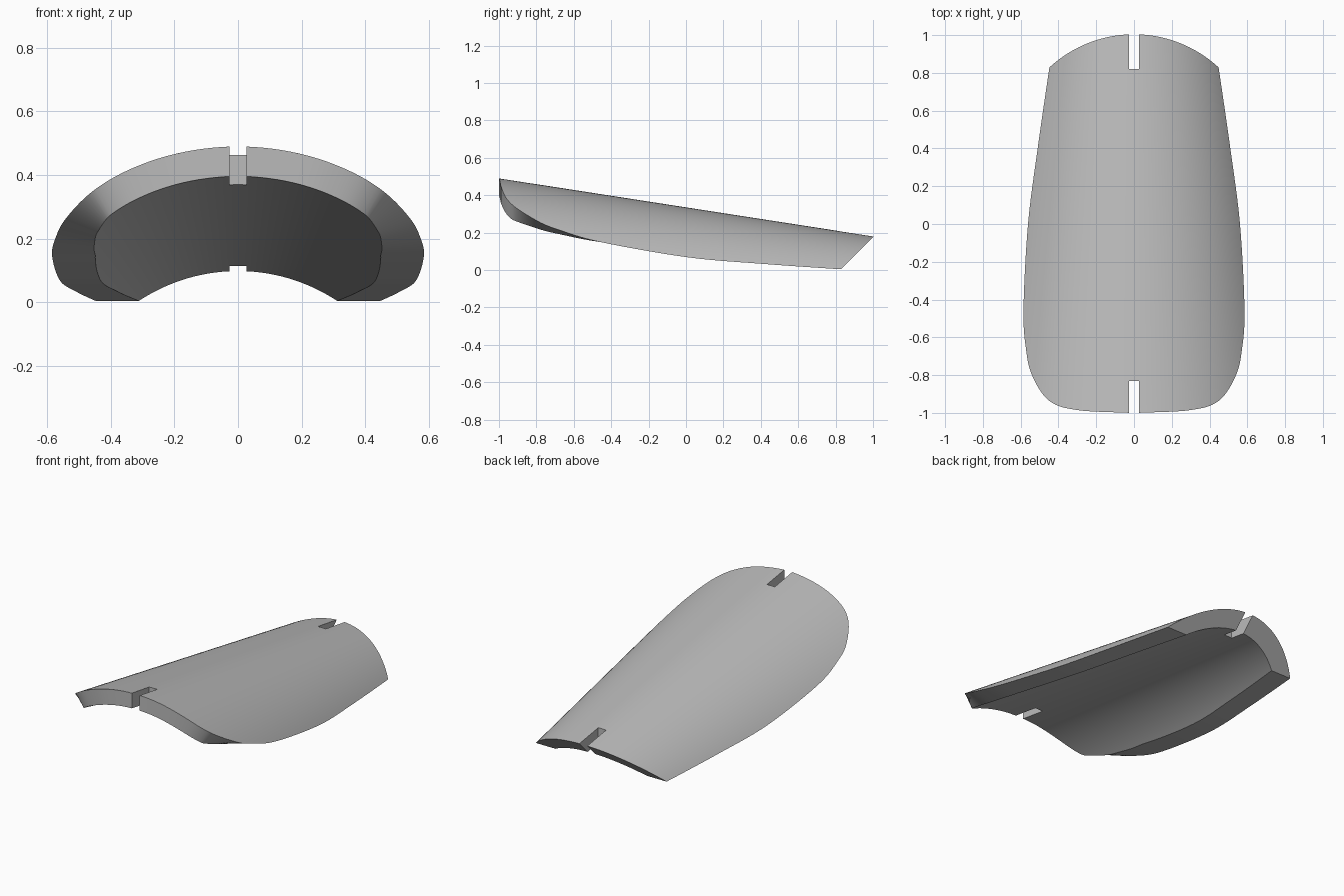
import bpy, bmesh, math
from mathutils import Vector

cube = bpy.data.objects.get("Cube")
if cube:
    bpy.data.objects.remove(cube, do_unlink=True)

AXIS_Z = -0.39      # height of the horizontal cone axis
WALL = 0.094        # shell thickness
COLS = 64           # divisions around the arch
STEPS = 10          # divisions between outline points

grey = bpy.data.materials.new("plain_grey")
grey.use_nodes = True
grey.diffuse_color = (0.5, 0.5, 0.5, 1)
grey.node_tree.nodes["Principled BSDF"].inputs["Base Color"].default_value = (0.5, 0.5, 0.5, 1)

# Outline of the lower rim: half width and position along the shell
OUTLINE = [(0.02, -1), (0.3, -0.985), (0.45, -0.935), (0.54, -0.8), (0.572, -0.66),
           (0.585, -0.45), (0.561, 0), (0.51, 0.4), (0.447, 0.835), (0.412, 1.06)]


def radius(y):
    return 0.725 - 0.155 * y


def smooth_path(points):
    """Catmull-Rom curve through the points."""
    p = [Vector(q) for q in points]
    p = [2 * p[0] - p[1]] + p + [2 * p[-1] - p[-2]]
    path = []
    for a, b, c, d in zip(p, p[1:], p[2:], p[3:]):
        for i in range(STEPS):
            t = i / STEPS
            path.append(b + (c - a) * t / 2 + (2 * a - 5 * b + 4 * c - d) * t * t / 2
                        + (3 * b - a - 3 * c + d) * t ** 3 / 2)
    return path + [p[-2]]


def arch(bm, r, y, angle):
    row = []
    for i in range(COLS + 1):
        a = angle * (2 * i / COLS - 1)
        row.append(bm.verts.new((r * math.sin(a), y, AXIS_Z + r * math.cos(a))))
    return row


# Curved shell: outer and inner cone skins joined by the rim
bm = bmesh.new()
outer, inner = [], []
for x, y in smooth_path(OUTLINE):
    R, r = radius(y), radius(y) - WALL
    angle = math.asin(x / R)
    z = AXIS_Z + R * math.cos(angle)
    # the rim is radial at the crown and turns level along the sides
    blend = min(1, max(0, (z - 0.15) / 0.2))
    zi = z - WALL * math.cos(angle) * blend
    outer.append(arch(bm, R, y, angle))
    inner.append(arch(bm, r, y, math.acos(min(1, (zi - AXIS_Z) / r))))

for j in range(len(outer) - 1):
    o, p, q, s = outer[j], outer[j + 1], inner[j], inner[j + 1]
    for i in range(COLS):
        bm.faces.new((o[i], o[i + 1], p[i + 1], p[i]))
        bm.faces.new((q[i], s[i], s[i + 1], q[i + 1]))
    for k in (0, COLS):
        bm.faces.new((o[k], p[k], s[k], q[k]))
for o, q in ((outer[0], inner[0]), (outer[-1], inner[-1])):
    for i in range(COLS):
        bm.faces.new((o[i], o[i + 1], q[i + 1], q[i]))

# Slanted cut across the rear end
cut = bmesh.ops.bisect_plane(bm, geom=bm.verts[:] + bm.edges[:] + bm.faces[:],
                             plane_co=(0, 0.825, 0), plane_no=(0, 1, -1), clear_outer=True)
rim = [e for e in cut["geom_cut"] if isinstance(e, bmesh.types.BMEdge)]
bmesh.ops.contextual_create(bm, geom=rim)
bmesh.ops.recalc_face_normals(bm, faces=bm.faces[:])
mesh = bpy.data.meshes.new("curved_shell")
bm.to_mesh(mesh)
bm.free()
shell = bpy.data.objects.new("curved_shell", mesh)
bpy.context.collection.objects.link(shell)
mesh.materials.append(grey)

# Square notches at both ends of the centre line
for name, y in (("front_notch_cutter", -0.98), ("rear_notch_cutter", 0.97)):
    bpy.ops.mesh.primitive_cube_add(size=1, location=(0, y, 0.3))
    cutter = bpy.context.object
    cutter.name = name
    cutter.scale = (0.054, 0.3, 1)
    cutter.data.materials.append(grey)
    cutter.hide_render = True
    cutter.hide_set(True)
    mod = shell.modifiers.new(name, "BOOLEAN")
    mod.operation = "DIFFERENCE"
    mod.solver = "EXACT"
    mod.object = cutter

# Bake the notches, drop the cutters, then shade
bpy.context.view_layer.update()
final = bpy.data.meshes.new_from_object(shell.evaluated_get(bpy.context.evaluated_depsgraph_get()))
shell.modifiers.clear()
shell.data = final
for name in ("front_notch_cutter", "rear_notch_cutter"):
    bpy.data.objects.remove(bpy.data.objects[name], do_unlink=True)
bpy.ops.object.select_all(action="DESELECT")
shell.select_set(True)
bpy.context.view_layer.objects.active = shell
bpy.ops.object.shade_smooth_by_angle(angle=math.radians(25))
